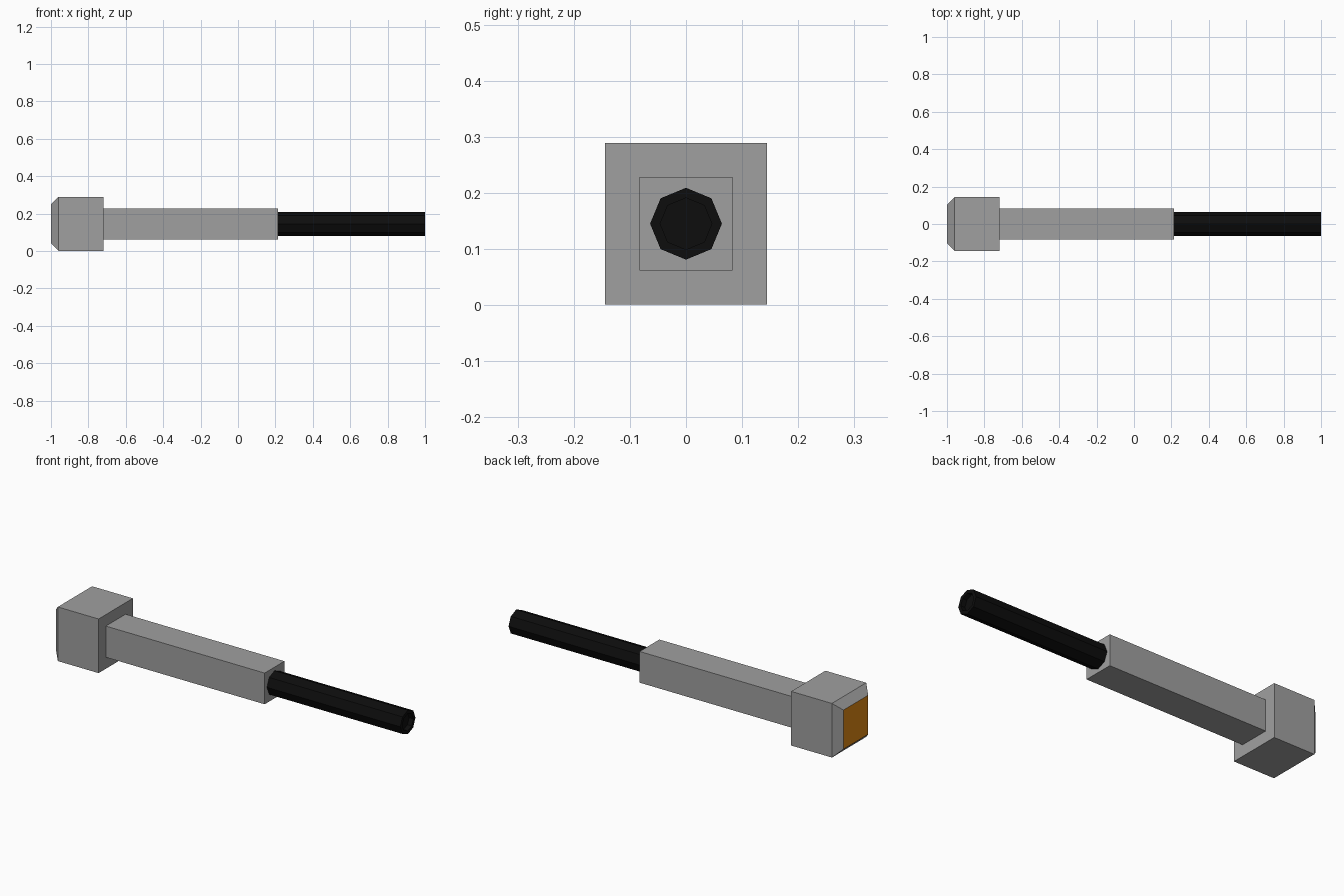
import bpy, bmesh, math
from mathutils import Matrix

if "Cube" in bpy.data.objects:
    bpy.data.objects.remove(bpy.data.objects["Cube"])

CZ = 0.145  # height of the long axis


def material(name, rgb):
    m = bpy.data.materials.new(name)
    m.diffuse_color = (*rgb, 1)
    m.use_nodes = True
    m.node_tree.nodes["Principled BSDF"].inputs["Base Color"].default_value = m.diffuse_color
    return m


gray = material("mid gray", (0.35, 0.35, 0.35))
black = material("near black", (0.004, 0.004, 0.004))
orange = material("amber orange", (0.76, 0.25, 0.007))


def loft(name, sides, turn, sections, mats):
    """Closed solid along x from (x, circumradius) sections."""
    bm = bmesh.new()
    rings = []
    for x, r in sections:
        rings.append([bm.verts.new((x, r * math.cos(turn + math.tau * i / sides),
                                    CZ + r * math.sin(turn + math.tau * i / sides)))
                      for i in range(sides)])
    for a, b in zip(rings, rings[1:]):
        for i in range(sides):
            j = (i + 1) % sides
            bm.faces.new((a[i], a[j], b[j], b[i]))
    bm.faces.new(rings[0])
    bm.faces.new(rings[-1])
    bmesh.ops.recalc_face_normals(bm, faces=bm.faces)
    # lens colour on the face that looks straight along -x
    if len(mats) > 1:
        for f in bm.faces:
            f.material_index = 1 if f.normal.x < -0.99 else 0
    me = bpy.data.meshes.new(name)
    bm.to_mesh(me)
    bm.free()
    for m in mats:
        me.materials.append(m)
    ob = bpy.data.objects.new(name, me)
    bpy.context.collection.objects.link(ob)
    return ob


D = math.sqrt(2)  # half side of a square to circumradius

# square head with chamfered rim and coloured end face
loft("head", 4, math.pi / 4,
     [(-1.0, 0.104 * D), (-0.96, 0.144 * D), (-0.72, 0.144 * D)], [gray, orange])

# square body
loft("body", 4, math.pi / 4, [(-0.72, 0.083 * D), (0.215, 0.083 * D)], [gray])

# octagonal grip with a shallow recess in its end
loft("grip", 8, 0, [(0.215, 0.064), (1.0, 0.064), (1.0, 0.046), (0.975, 0.046)], [black])
